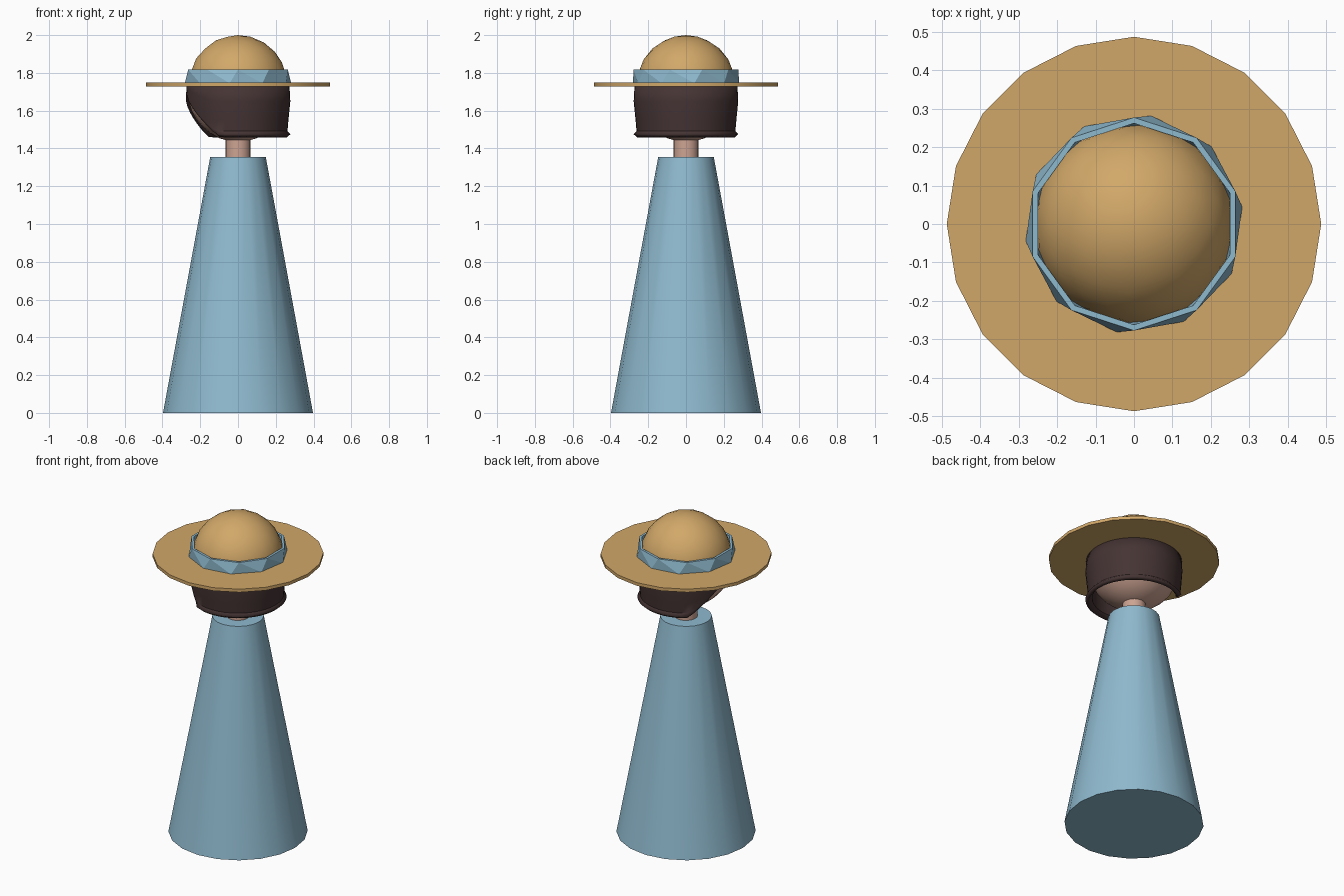
import bpy, bmesh
from math import cos, sin, radians

cube = bpy.data.objects.get("Cube")
if cube:
    bpy.data.objects.remove(cube, do_unlink=True)


def material(name, rgb):
    mat = bpy.data.materials.new(name)
    mat.use_nodes = True
    colour = (*rgb, 1)
    mat.diffuse_color = colour
    bsdf = next(n for n in mat.node_tree.nodes if n.type == 'BSDF_PRINCIPLED')
    bsdf.inputs["Base Color"].default_value = colour
    return mat


blue = material("soft blue", (0.275, 0.49, 0.62))
straw = material("straw", (0.64, 0.39, 0.14))
skin = material("skin", (0.61, 0.37, 0.29))
brown = material("dark brown", (0.06, 0.034, 0.034))


def add_object(name, bm, mat, smooth=True):
    bmesh.ops.recalc_face_normals(bm, faces=bm.faces[:])
    mesh = bpy.data.meshes.new(name)
    bm.to_mesh(mesh)
    bm.free()
    mesh.materials.append(mat)
    obj = bpy.data.objects.new(name, mesh)
    bpy.context.collection.objects.link(obj)
    if smooth:
        bpy.ops.object.select_all(action='DESELECT')
        obj.select_set(True)
        bpy.context.view_layer.objects.active = obj
        bpy.ops.object.shade_smooth_by_angle(angle=radians(35))
    return obj


def ring(bm, radius, z, sides, turn=0):
    return [bm.verts.new((radius * cos(radians(turn + 360 * i / sides)),
                          radius * sin(radians(turn + 360 * i / sides)), z))
            for i in range(sides)]


def bridge(bm, low, high):
    n = len(low)
    for i in range(n):
        j = (i + 1) % n
        bm.faces.new((low[i], low[j], high[j], high[i]))


def frustum(name, mat, r1, z1, r2, z2, sides=20):
    bm = bmesh.new()
    low, high = ring(bm, r1, z1, sides), ring(bm, r2, z2, sides)
    bridge(bm, low, high)
    bm.faces.new(low)
    bm.faces.new(high)
    return add_object(name, bm, mat)


# Body, neck and flat brim
frustum("body", blue, 0.397, 0, 0.147, 1.355)
frustum("neck", skin, 0.066, 1.34, 0.066, 1.47)
frustum("hat_brim", straw, 0.487, 1.728, 0.487, 1.748)

# Head
bm = bmesh.new()
bmesh.ops.create_uvsphere(bm, u_segments=24, v_segments=16, radius=0.265)
bmesh.ops.translate(bm, verts=bm.verts[:], vec=(0, 0, 1.70))
add_object("head", bm, skin)

# Hat crown: upper part of a ball
bm = bmesh.new()
bmesh.ops.create_icosphere(bm, subdivisions=3, radius=0.26)
bmesh.ops.bisect_plane(bm, geom=bm.verts[:] + bm.edges[:] + bm.faces[:],
                       plane_co=(0, 0, 0), plane_no=(0, 0, 1), clear_inner=True)
bmesh.ops.translate(bm, verts=bm.verts[:], vec=(0, 0, 1.74))
add_object("hat_crown", bm, straw)

# Hat band: twisted ten-sided ring with flat faces
bm = bmesh.new()
loops = [ring(bm, 0.285, 1.745, 10, 9), ring(bm, 0.277, 1.817, 10, 18),
         ring(bm, 0.262, 1.817, 10, 18), ring(bm, 0.262, 1.745, 10, 9)]
for a, b in zip(loops, loops[1:] + loops[:1]):
    bridge(bm, a, b)
bmesh.ops.triangulate(bm, faces=[f for f in bm.faces if abs(f.normal.z) < 0.9])
add_object("hat_band", bm, blue, smooth=False)

# Hair: flared bob with a pointed face opening
PROFILE = [(1.475, 0.277), (1.492, 0.262), (1.55, 0.267), (1.65, 0.277), (1.74, 0.272)]
FACE_ANGLE, HALF_OPENING = 187, 56


def hair_radius(z):
    for (z1, r1), (z2, r2) in zip(PROFILE, PROFILE[1:]):
        if z <= z2:
            return r1 + (r2 - r1) * (z - z1) / (z2 - z1)
    return PROFILE[-1][1]


bm = bmesh.new()
columns, top = 45, 1.74
offsets = [-180 + 360 * i / columns for i in range(columns)]
rows = []
for level, _ in PROFILE:
    share = (level - PROFILE[0][0]) / (top - PROFILE[0][0])
    row = []
    for a in offsets:
        rise = 0.225 * max(0, 1 - abs(a) / HALF_OPENING)
        bottom = PROFILE[0][0] + rise
        z = bottom + (top - bottom) * share
        r = hair_radius(z)
        t = radians(FACE_ANGLE + a)
        row.append(bm.verts.new((r * cos(t), r * sin(t), z)))
    rows.append(row)
for a, b in zip(rows, rows[1:]):
    bridge(bm, a, b)
hair = add_object("hair", bm, brown)
shell = hair.modifiers.new("thickness", 'SOLIDIFY')
shell.thickness = 0.025
shell.offset = -1
